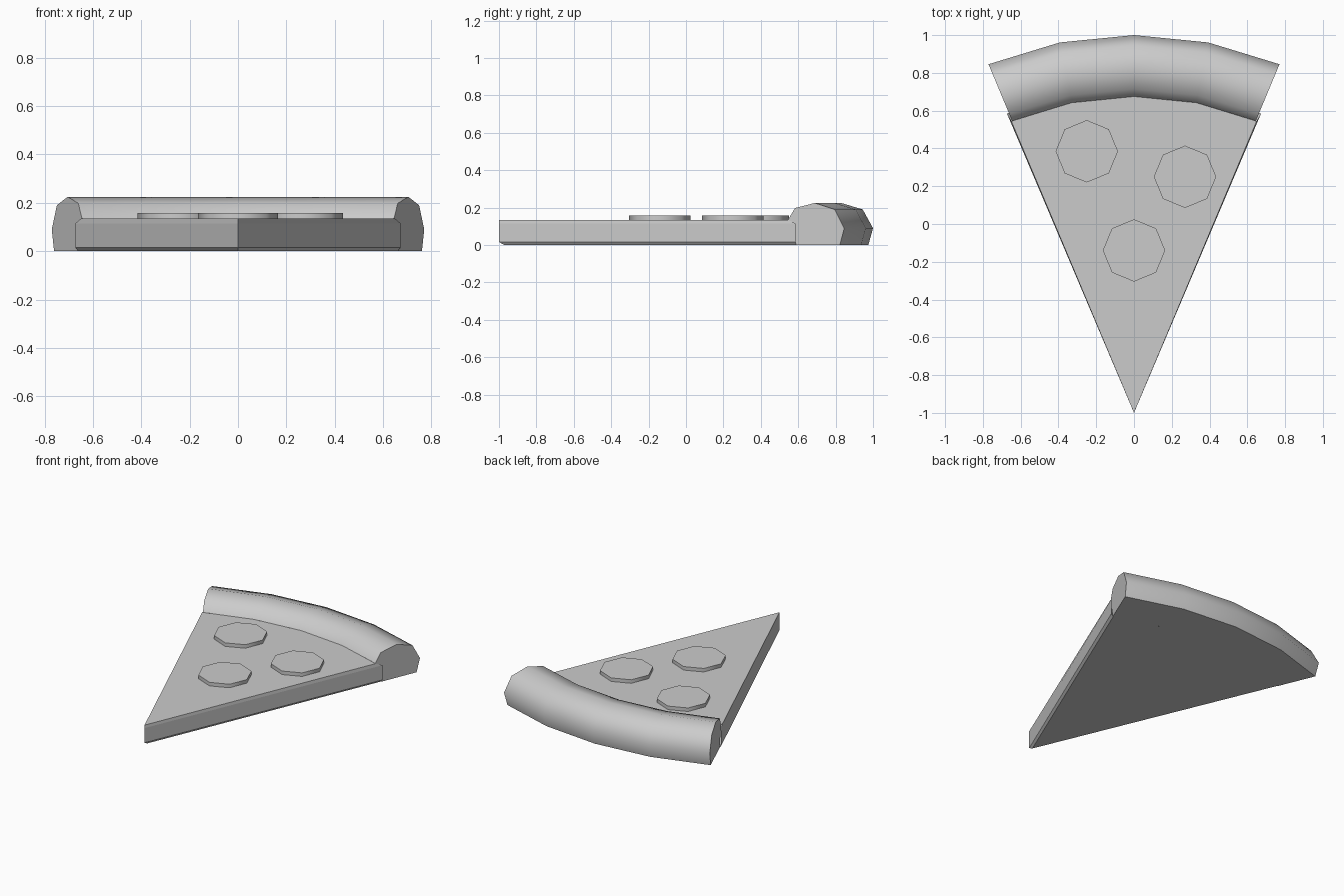
import bpy, bmesh
from math import sin, cos, radians

if "Cube" in bpy.data.objects:
    bpy.data.objects.remove(bpy.data.objects["Cube"])

TIP = -1.0                      # arc centre = slice tip
STEPS = [-1, -0.5, 0, 0.5, 1]   # four segments along the arc


def finish(name, bm, angle=None):
    bmesh.ops.recalc_face_normals(bm, faces=bm.faces[:])
    me = bpy.data.meshes.new(name)
    bm.to_mesh(me)
    bm.free()
    ob = bpy.data.objects.new(name, me)
    bpy.context.collection.objects.link(ob)
    if angle:
        bpy.ops.object.select_all(action='DESELECT')
        bpy.context.view_layer.objects.active = ob
        ob.select_set(True)
        bpy.ops.object.shade_smooth_by_angle(angle=radians(angle))
    return ob


def arc_point(bm, r, deg, z):
    a = radians(deg)
    return bm.verts.new((r * sin(a), TIP + r * cos(a), z))


# crust: rounded profile (radius, height) swept along the arc, capped ends
profile = [(1.675, .135), (1.715, .198), (1.83, .225), (1.945, .19),
           (2.0, .09), (1.975, 0), (1.72, 0)]
bm = bmesh.new()
rings = [[arc_point(bm, r, s * 22.65, z) for r, z in profile] for s in STEPS]
for a, b in zip(rings, rings[1:]):
    for i in range(len(profile) - 1):
        bm.faces.new((a[i], a[i + 1], b[i + 1], b[i]))
bm.faces.new(rings[0])
bm.faces.new(rings[-1])
finish("crust", bm, 60)

# base wedge: stacked outlines (tip y, radius, half angle, height), slim chamfers
levels = [(-.97, 1.72, 22.55, 0), (-1, 1.722, 23.0, .016),
          (-1, 1.722, 23.0, .115), (-1, 1.675, 22.8, .135)]
bm = bmesh.new()
outlines = []
for tip, r, half, z in levels:
    outlines.append([bm.verts.new((0, tip, z))] +
                    [arc_point(bm, r, s * half, z) for s in STEPS])
for lo, hi in zip(outlines, outlines[1:]):
    for i in (1, -1):
        bm.faces.new((lo[0], lo[i], hi[i], hi[0]))
bm.faces.new(outlines[0])
bm.faces.new(outlines[-1])
finish("base", bm)

# pepperoni: thin eight-sided discs resting on the base
for n, (x, y) in enumerate([(-.25, .385), (.27, .25), (0, -.14)], 1):
    bm = bmesh.new()
    bmesh.ops.create_cone(bm, cap_ends=True, segments=8,
                          radius1=.165, radius2=.165, depth=.024)
    bmesh.ops.translate(bm, verts=bm.verts[:], vec=(x, y, .147))
    finish(f"pepperoni_{n}", bm, 50)
